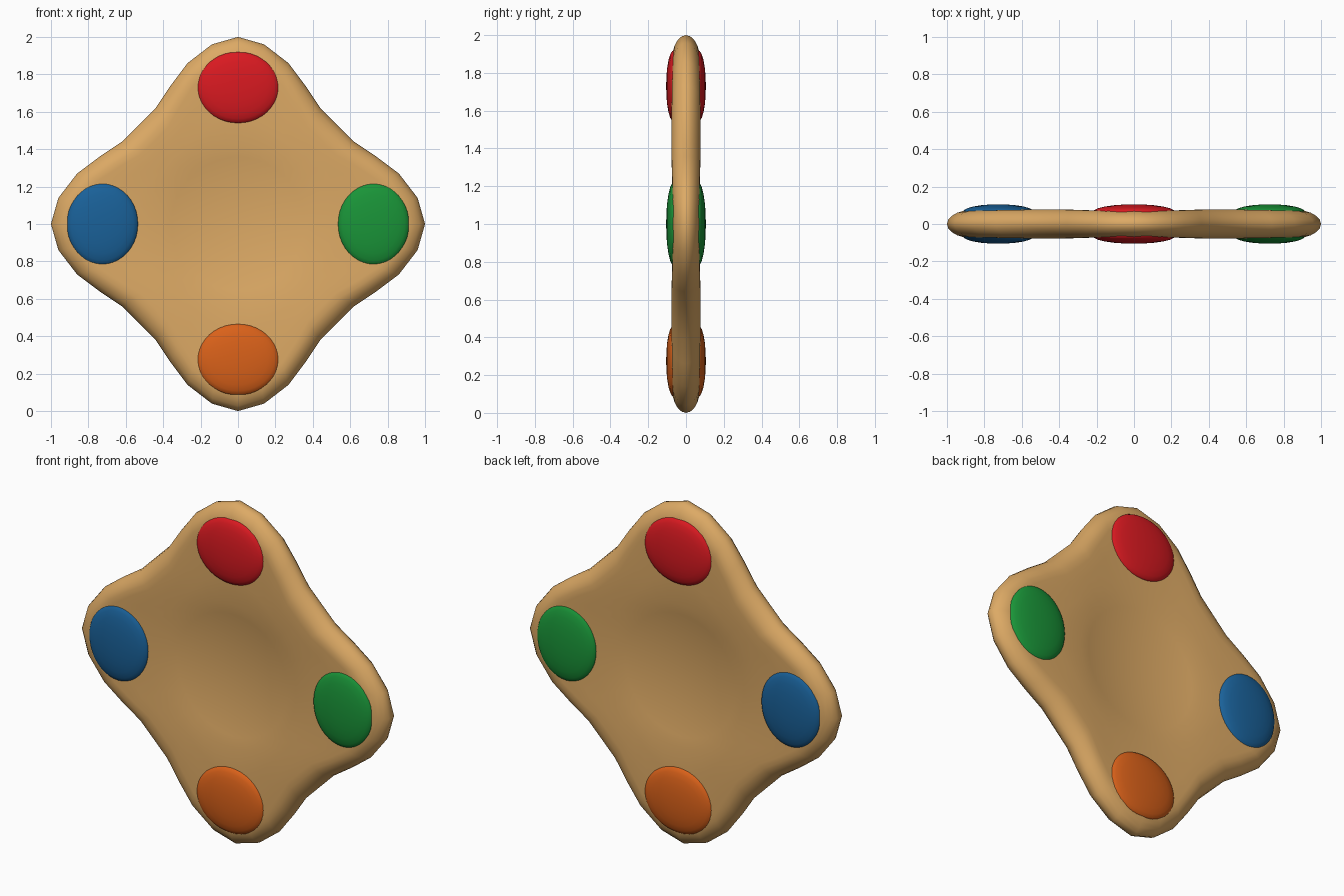
import bpy, bmesh
from math import sin, cos, pi, sqrt, atan2, hypot

if "Cube" in bpy.data.objects:
    bpy.data.objects.remove(bpy.data.objects["Cube"])


def material(name, rgb):
    m = bpy.data.materials.new(name)
    m.diffuse_color = (*rgb, 1)
    m.use_nodes = True
    m.node_tree.nodes["Principled BSDF"].inputs["Base Color"].default_value = m.diffuse_color
    return m


def lathe(name, rings, tips, mat, angle):
    """Closed skin through rings of points, capped by a point at each end."""
    bm = bmesh.new()
    loops = [[bm.verts.new(p) for p in r] for r in rings]
    n = len(loops[0])
    for a, b in zip(loops, loops[1:]):
        for i in range(n):
            j = (i + 1) % n
            bm.faces.new((a[i], a[j], b[j], b[i]))
    for loop, tip in ((loops[0], tips[0]), (loops[-1], tips[1])):
        c = bm.verts.new(tip)
        for i in range(n):
            bm.faces.new((loop[i], loop[(i + 1) % n], c))
    bmesh.ops.recalc_face_normals(bm, faces=bm.faces)
    me = bpy.data.meshes.new(name)
    bm.to_mesh(me)
    bm.free()
    me.materials.append(mat)
    ob = bpy.data.objects.new(name, me)
    bpy.context.collection.objects.link(ob)
    bpy.ops.object.select_all(action='DESELECT')
    ob.select_set(True)
    bpy.context.view_layer.objects.active = ob
    bpy.ops.object.shade_smooth_by_angle(angle=angle)
    return ob


# Body: four-lobed outline, one quarter turned four times
quarter = [(1, 0), (.96, .14), (.86, .27), (.74, .36), (.62, .44),
           (.53, .53), (.44, .62), (.36, .74), (.27, .86), (.14, .96)]
outline = []
for k in range(4):
    c, s = round(cos(k * pi / 2)), round(sin(k * pi / 2))
    outline += [(x * c - z * s, x * s + z * c) for x, z in quarter]

BOWL = 0.42


def body_ring(inset, blend, y, radius=None):
    ring = []
    for x, z in outline:
        r, a = hypot(x, z), atan2(z, x)
        lobe = (r - 0.75) / 0.25
        rr = radius or (r - inset) * (1 - blend) + BOWL * blend
        yy = y if radius else y * (1 - 0.1 * lobe * (1 - blend))
        ring.append((rr * cos(a), yy, 1 + rr * sin(a)))
    return ring


# Half profile from rim to bowl: inset, blend towards the bowl circle, depth
rim = [(.007, 0, .026), (.028, 0, .050), (.055, 0, .067), (.085, 0, .077),
       (.12, 0, .078), (.12, .3, .075), (.12, .65, .069), (.12, 1, .061)]
bowl = [(BOWL * f, .020 + .041 * f * f) for f in (.85, .68, .5, .33, .16)]


def half(sign):
    return ([body_ring(d, b, sign * y) for d, b, y in rim] +
            [body_ring(0, 1, sign * y, r) for r, y in bowl])


lathe("body", half(-1)[::-1] + [body_ring(0, 0, 0)] + half(1),
      ((0, -.020, 1), (0, .020, 1)), material("tan", (.72, .40, .13)), pi / 3)


# Domed buttons that show on both faces
def button(name, cx, cz, rgb):
    dome = [(1, .066), (.97, .074), (.88, .084), (.72, .093), (.5, .100), (.25, .104)]
    front = [(f, -y) for f, y in dome[::-1]]
    back = dome
    rings = [[(cx + rx * f * cos(2 * pi * i / 40), y, cz + rz * f * sin(2 * pi * i / 40))
              for i in range(40)]
             for f, y in front + back
             for rx, rz in [(.22, .19) if cx == 0 else (.19, .22)]]
    lathe(name, rings, ((cx, -.105, cz), (cx, .105, cz)), material(name, rgb), pi / 4)


button("top_button", 0, 1.73, (.70, .01, .015))
button("bottom_button", 0, .275, (.70, .12, .01))
button("left_button", -.725, 1, (.01, .12, .32))
button("right_button", .725, 1, (.01, .30, .04))
